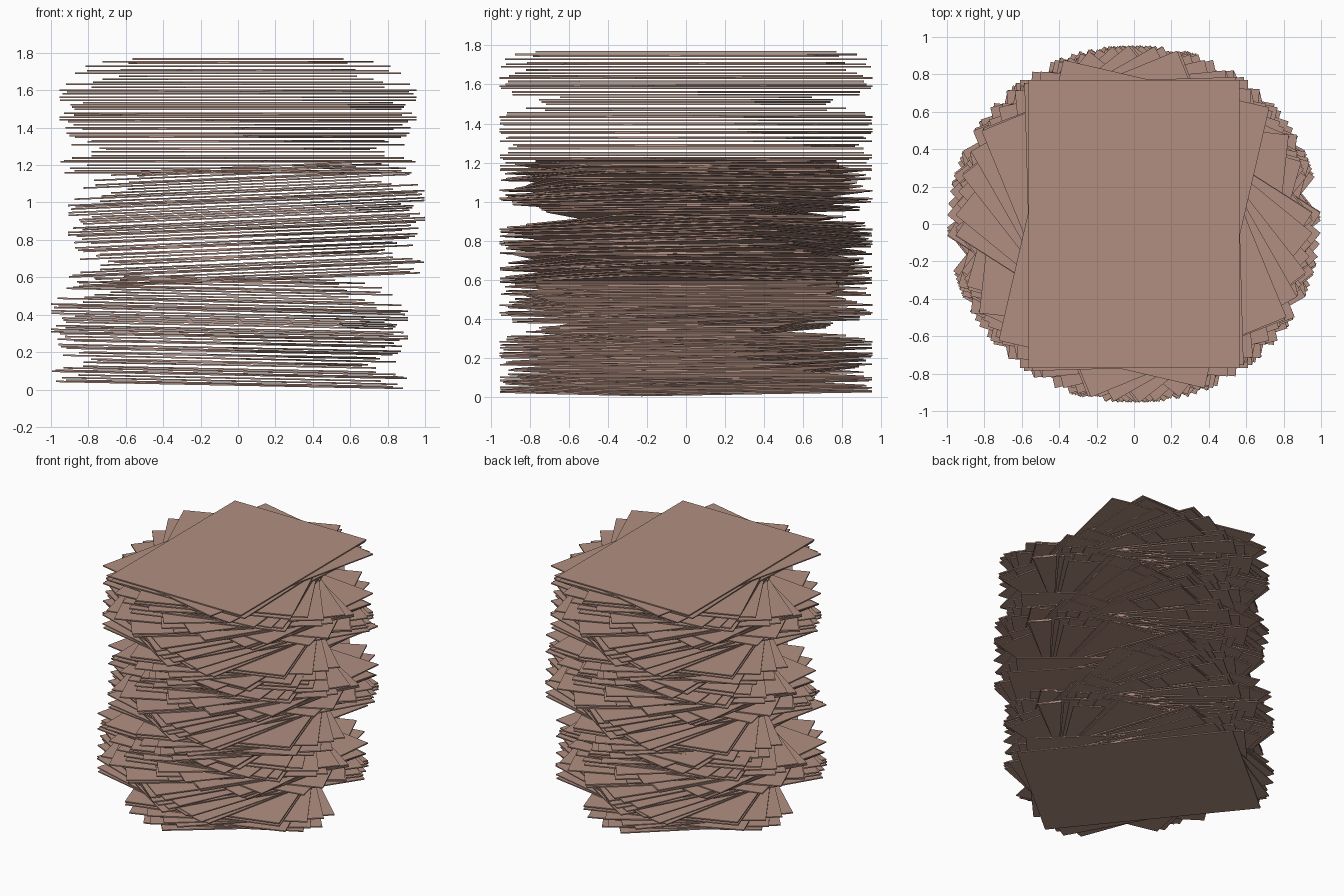
import bpy, bmesh, math, random
from mathutils import Matrix

if "Cube" in bpy.data.objects:
    bpy.data.objects.remove(bpy.data.objects["Cube"])

WIDTH, LENGTH, THICK, COUNT = 1.13, 1.54, 0.0085, 46

brown = bpy.data.materials.new("warm brown")
brown.diffuse_color = (0.44, 0.275, 0.22, 1)
brown.use_nodes = True
brown.node_tree.nodes["Principled BSDF"].inputs["Base Color"].default_value = brown.diffuse_color

# twist of a stack: (height fraction, angle in degrees), turning clockwise upwards
TWIST = [(0, 40), (0.19, 27), (0.2, -22), (0.3, -32), (0.4, -40), (0.49, -56),
         (0.57, -95), (0.67, -128), (0.76, -148), (0.86, -162), (0.95, -175), (1, -180)]


def twist_at(t):
    for (t0, a0), (t1, a1) in zip(TWIST, TWIST[1:]):
        if t <= t1:
            return a0 + (a1 - a0) * (t - t0) / (t1 - t0)
    return TWIST[-1][1]


def sheet_stack(name, x, z_bottom, z_top, slope):
    """A twisted, slightly shuffled pile of thin sheets, tilted sideways by slope."""
    rng = random.Random(4)          # every stack is shuffled the same way
    bm = bmesh.new()
    tilt = Matrix.Rotation(-math.atan(slope), 4, 'Y')
    for i in range(COUNT):
        t = i / (COUNT - 1)
        angle, z = twist_at(t), z_bottom + t * (z_top - z_bottom)
        if i == COUNT - 2:
            angle = -193            # sheet just under the top one
        elif 0 < i < COUNT - 1:
            angle += rng.uniform(-16, 16)
            z += rng.uniform(-0.006, 0.005)
        place = (Matrix.Translation((x, 0, z)) @ tilt
                 @ Matrix.Rotation(math.radians(angle), 4, 'Z')
                 @ Matrix.Diagonal((WIDTH, LENGTH, THICK, 1)))
        bmesh.ops.create_cube(bm, size=1, matrix=place)
    mesh = bpy.data.meshes.new(name)
    bm.to_mesh(mesh)
    bm.free()
    mesh.materials.append(brown)
    obj = bpy.data.objects.new(name, mesh)
    bpy.context.collection.objects.link(obj)
    return obj


# three stacks: lower leans right, middle leans left, upper lies flat
sheet_stack("lower_sheets", -0.045, 0.025, 0.595, -0.02)
sheet_stack("middle_sheets", 0.045, 0.585, 1.19, 0.042)
sheet_stack("upper_sheets", 0.0, 1.16, 1.767, 0.0)
